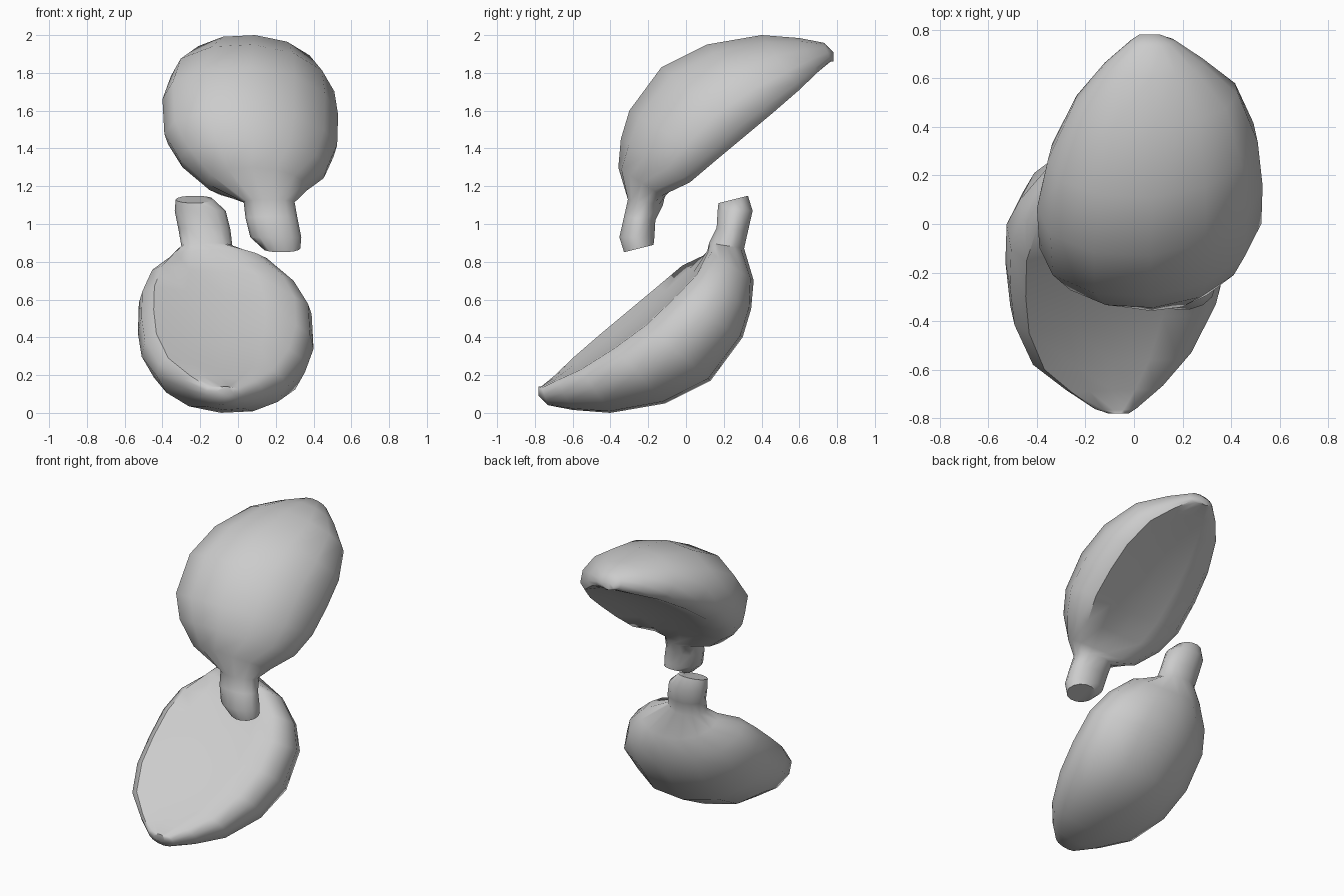
import bpy, bmesh, math
from mathutils import Vector

if "Cube" in bpy.data.objects:
    bpy.data.objects.remove(bpy.data.objects["Cube"])

# Body cross-section: a runs across the width, b from hollow inside (0) to bulging outside (1)
BODY = [(-1, .55), (-.88, .8), (-.5, .97), (0, 1), (.5, .88), (.85, .63), (1, .33),
        (.96, .1), (.82, 0), (.45, .09), (0, .16), (-.45, .2), (-.8, .21), (-.96, .35)]
N = len(BODY)
ROUND = [(-math.cos(2 * math.pi * i / N), .5 + .5 * math.sin(2 * math.pi * i / N)) for i in range(N)]

# Stations from stem end to tip: inner y, z, outer y, z, x min, x max, body blend
STATIONS = [
    (-.17, .89, -.33, .85, .13, .33, 0),
    (-.165, .93, -.355, .93, .065, .335, 0),
    (-.16, 1.02, -.33, 1.04, .04, .315, 0),
    (-.12, 1.10, -.31, 1.13, .03, .30, 0),
    (-.09, 1.125, -.36, 1.30, -.17, .37, .5),
    (.02, 1.22, -.345, 1.45, -.31, .47, 1),
    (.15, 1.33, -.30, 1.60, -.39, .525, 1),
    (.30, 1.455, -.13, 1.83, -.40, .53, 1),
    (.45, 1.58, .11, 1.95, -.355, .51, 1),
    (.60, 1.71, .40, 2.00, -.25, .43, 1),
    (.70, 1.79, .60, 1.985, -.13, .29, .8),
    (.77, 1.85, .73, 1.96, -.02, .17, .5),
    (.78, 1.86, .78, 1.91, .02, .11, 0),
]


def make_shell(name, inverted):
    bm = bmesh.new()
    rings = []
    for iy, iz, oy, oz, x0, x1, w in STATIONS:
        ring = []
        for (a, b), (ra, rb) in zip(BODY, ROUND):
            a, b = ra + (a - ra) * w, rb + (b - rb) * w
            p = Vector(((x0 + x1) / 2 + a * (x1 - x0) / 2, iy + (oy - iy) * b, iz + (oz - iz) * b))
            if inverted:
                p = Vector((-p.x, -p.y, 2 - p.z))
            ring.append(bm.verts.new(p))
        rings.append(ring)
    for r0, r1 in zip(rings, rings[1:]):
        for i in range(N):
            j = (i + 1) % N
            bm.faces.new((r0[i], r0[j], r1[j], r1[i]))
    bm.faces.new(rings[0])
    bm.faces.new(rings[-1])
    bmesh.ops.recalc_face_normals(bm, faces=bm.faces)
    mesh = bpy.data.meshes.new(name)
    bm.to_mesh(mesh)
    bm.free()
    obj = bpy.data.objects.new(name, mesh)
    bpy.context.collection.objects.link(obj)
    bpy.ops.object.select_all(action='DESELECT')
    obj.select_set(True)
    bpy.context.view_layer.objects.active = obj
    bpy.ops.object.shade_smooth_by_angle(angle=math.radians(50))


# Two stemmed shells, the lower one the point reflection of the upper
make_shell("upper_shell", False)
make_shell("lower_shell", True)
